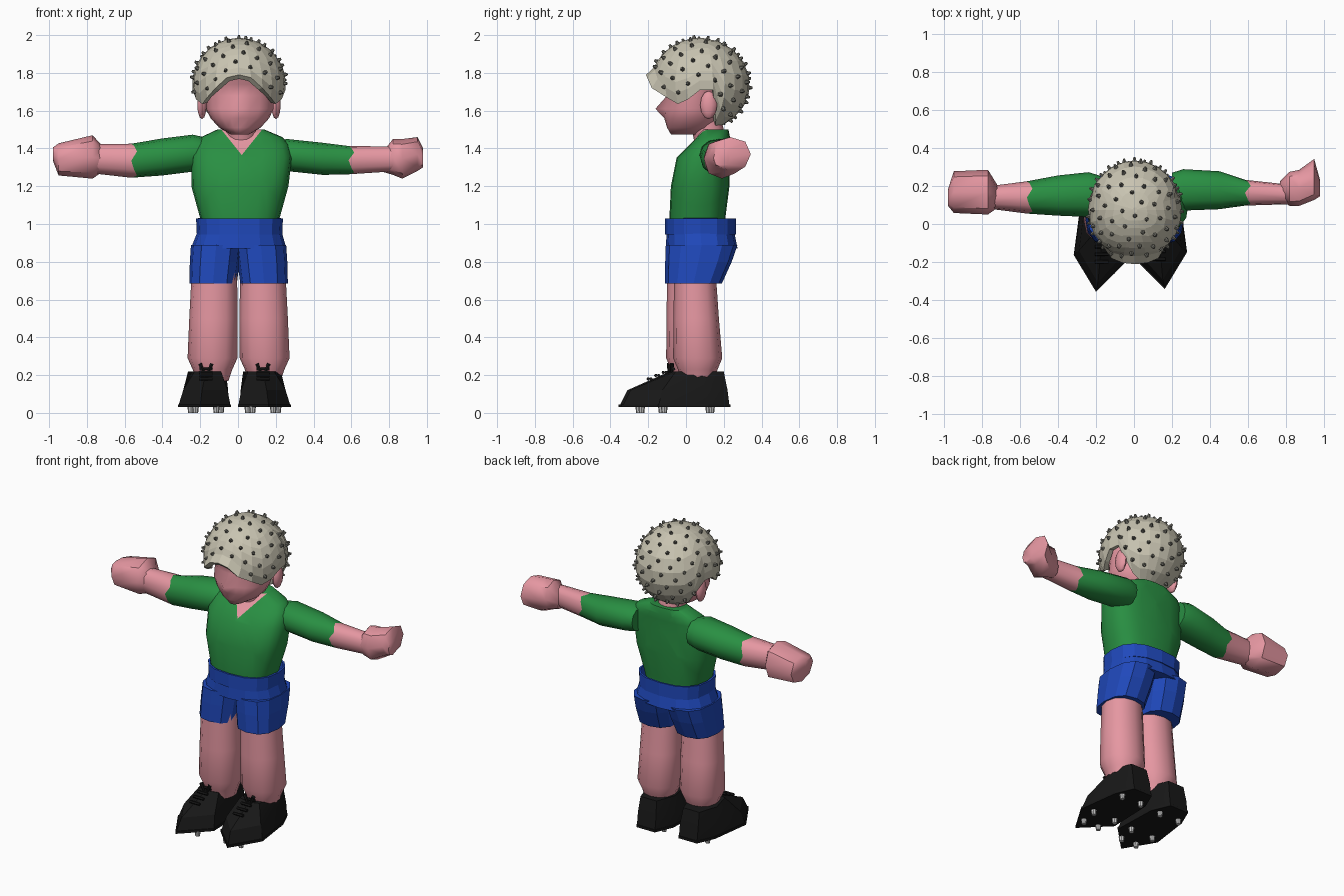
import bpy, bmesh, math
from mathutils import Vector, Matrix

if "Cube" in bpy.data.objects:
    bpy.data.objects.remove(bpy.data.objects["Cube"])


def material(name, rgb):
    m = bpy.data.materials.new(name)
    m.diffuse_color = (*rgb, 1)
    m.use_nodes = True
    m.node_tree.nodes["Principled BSDF"].inputs["Base Color"].default_value = m.diffuse_color
    return m


SKIN = material("skin pink", (0.79, 0.31, 0.36))
GREEN = material("shirt green", (0.022, 0.275, 0.055))
BLUE = material("shorts blue", (0.014, 0.066, 0.50))
HAIR = material("hair beige", (0.58, 0.55, 0.44))
CURL = material("curl grey", (0.16, 0.158, 0.135))
BLACK = material("boot black", (0.009, 0.009, 0.009))
METAL = material("stud grey", (0.55, 0.55, 0.55))


def finish(bm, name, mats, smooth=None):
    bmesh.ops.recalc_face_normals(bm, faces=bm.faces)
    me = bpy.data.meshes.new(name)
    bm.to_mesh(me)
    bm.free()
    ob = bpy.data.objects.new(name, me)
    bpy.context.collection.objects.link(ob)
    for m in mats:
        me.materials.append(m)
    if smooth:
        bpy.ops.object.select_all(action='DESELECT')
        ob.select_set(True)
        bpy.context.view_layer.objects.active = ob
        bpy.ops.object.shade_smooth_by_angle(angle=math.radians(smooth))
    return ob


def skin_rings(rings, cap=True):
    """Bridge equal-length closed rings of points."""
    bm = bmesh.new()
    vs = [[bm.verts.new(p) for p in r] for r in rings]
    n = len(vs[0])
    for a, b in zip(vs, vs[1:]):
        for i in range(n):
            j = (i + 1) % n
            bm.faces.new((a[i], a[j], b[j], b[i]))
    if cap:
        bm.faces.new(vs[0])
        bm.faces.new(vs[-1])
    return bm


def loft(sections, n=16, p=1.0, axis='z', cap=True):
    """Sections are (position on axis, centre a, centre b, radius a, radius b)."""
    rings = []
    for t, ca, cb, ra, rb in sections:
        ring = []
        for i in range(n):
            w = 2 * math.pi * i / n
            c, s = math.cos(w), math.sin(w)
            a = ca + ra * math.copysign(abs(c) ** p, c)
            b = cb + rb * math.copysign(abs(s) ** p, s)
            ring.append((a, b, t) if axis == 'z' else (t, a, b))
        rings.append(ring)
    return skin_rings(rings, cap)


def solidify(ob, thickness):
    m = ob.modifiers.new("thickness", 'SOLIDIFY')
    m.thickness = thickness
    m.offset = -1


# Shirt body with a V neck cut into its front
bm = loft([(0.99, .01, .06, .20, .145), (1.03, .01, .06, .21, .148),
           (1.2, .01, .075, .257, .155), (1.35, .02, .09, .265, .14),
           (1.42, .02, .125, .25, .105), (1.46, .02, .145, .215, .088),
           (1.5, .015, .155, .125, .07)], n=20, p=0.75)
for s in (1, -1):
    bmesh.ops.bisect_plane(bm, geom=bm.verts[:] + bm.edges[:] + bm.faces[:],
                           plane_co=(.02, 0, 1.365), plane_no=(1, 0, s * 0.8))
for f in bm.faces:
    c = f.calc_center_median()
    f.material_index = int(abs(c.x - .02) < .8 * (c.z - 1.365) and c.y < .13)
finish(bm, "shirt", [GREEN, SKIN], 40)

# Arms: sleeve and forearm in one tube, coloured by distance from the body
arms = {
    "left": [(-.18, .155, 1.375, .10, .085), (-.24, .155, 1.375, .118, .098),
             (-.40, .15, 1.355, .106, .098), (-.55, .14, 1.335, .085, .09),
             (-.76, .14, 1.345, .06, .078)],
    "right": [(.20, .18, 1.365, .09, .075), (.26, .18, 1.365, .109, .085),
              (.45, .178, 1.345, .10, .085), (.60, .165, 1.338, .068, .075),
              (.84, .155, 1.345, .05, .065)]}
hands = {
    "left": [(-.72, .145, 1.345, .06, .07), (-.77, .168, 1.355, .118, .115),
             (-.95, .168, 1.342, .11, .085), (-.98, .14, 1.37, .045, .035)],
    "right": [(.77, .18, 1.33, .045, .055), (.82, .185, 1.355, .09, .095),
              (.87, .19, 1.345, .095, .105), (.95, .235, 1.37, .108, .09),
              (.98, .19, 1.35, .045, .05)]}
for side in arms:
    bm = loft(arms[side], n=12, p=0.9, axis='x')
    end = abs(arms[side][3][0])
    for f in bm.faces:
        f.material_index = int(abs(f.calc_center_median().x) > end + .001)
    for i, v in enumerate([v for v in bm.verts if abs(abs(v.co.x) - end) < .001]):
        v.co.x += .015 * (i % 3 - 1)
    finish(bm, side + "_arm", [GREEN, SKIN], 40)
    finish(loft(hands[side], n=8, p=0.9, axis='x'), side + "_fist", [SKIN], 48)

# Neck, head with snub nose, and ears
finish(loft([(1.38, .02, .135, .08, .08), (1.48, .015, .12, .085, .085),
             (1.58, .01, .09, .09, .09)]), "neck", [SKIN], 40)
bm = loft([(1.475, .01, .02, .05, .10), (1.51, .01, .025, .11, .125),
           (1.56, .01, .03, .155, .145), (1.61, .01, .035, .178, .155),
           (1.68, .01, .04, .18, .14), (1.74, .01, .04, .195, .16),
           (1.80, .01, .05, .19, .20), (1.88, .01, .07, .14, .14)], n=20)
for v in bm.verts:
    if abs(v.co.x - .01) < .01 and abs(v.co.z - 1.61) < .01 and v.co.y < 0:
        v.co.y = -.162
finish(bm, "head", [SKIN], 60)
for s in (-1, 1):
    bm = bmesh.new()
    bmesh.ops.create_uvsphere(bm, u_segments=10, v_segments=6, radius=1)
    bm.transform(Matrix.Translation((.005 + s * .196, .12, 1.63))
                 @ Matrix.Diagonal((.026, .045, .075, 1)))
    finish(bm, "ear", [SKIN], 50)

# Hair: ball-shaped cap whose lower edge follows a hairline around the head
HC, HR = Vector((.005, .075, 1.74)), Vector((.248, .262, .245))
HAIRLINE = [(0, 1.79), (15, 1.775), (30, 1.72), (45, 1.67), (60, 1.635), (75, 1.66),
            (90, 1.71), (105, 1.71), (120, 1.55), (135, 1.52), (180, 1.515)]


def hairline_angle(az):
    d = abs((math.degrees(az) + 180) % 360 - 180)
    for (a0, z0), (a1, z1) in zip(HAIRLINE, HAIRLINE[1:]):
        if d <= a1 + 1e-6:
            z = z0 + (z1 - z0) * (d - a0) / (a1 - a0)
            return math.acos((z - HC.z) / HR.z)
    return math.acos((1.515 - HC.z) / HR.z)


def hair_point(az, phi):
    d = Vector((math.sin(phi) * math.sin(az), -math.sin(phi) * math.cos(az), math.cos(phi)))
    return HC + d * HR, d


rings = []
SEG, ROWS = 24, 8
for k in range(ROWS + 1):
    ring = []
    for i in range(SEG):
        az = 2 * math.pi * i / SEG
        p, d = hair_point(az, .05 + (hairline_angle(az) - .05) * k / ROWS)
        if k == ROWS and math.cos(az) > .8:      # fringe flares forward
            p += Vector((0, -.03, 0))
        ring.append(p)
    rings.append(ring)
bm = skin_rings(rings, cap=False)
bm.verts.ensure_lookup_table()
bm.faces.new(bm.verts[:SEG])
solidify(finish(bm, "hair", [HAIR]), .03)

# Little curls scattered over the hair
bm = bmesh.new()
COUNT = 135
for i in range(COUNT):
    phi = math.acos(1 - 2 * (i + .5) / COUNT)
    az = (i * 2.39996) % (2 * math.pi)
    if phi > hairline_angle(az) - .15:
        continue
    p, d = hair_point(az, phi)
    rot = d.to_track_quat('Z', 'Y').to_matrix().to_4x4()
    bmesh.ops.create_cone(bm, cap_ends=True, segments=6, radius1=.015, radius2=.006,
                          depth=.028, matrix=Matrix.Translation(p + d * .002) @ rot)
finish(bm, "hair_curls", [CURL])

# Shorts: open waistband, hips and two wide legs
solidify(finish(loft([(.945, .008, .077, .226, .187), (1.03, .008, .077, .23, .187)],
                     n=16, p=.8, cap=False), "waistband", [BLUE]), .012)
finish(loft([(.87, .003, .083, .253, .19), (.95, .008, .077, .226, .18)], n=16, p=.8),
       "shorts_hips", [BLUE])
for s in (-1, 1):
    finish(loft([(.685, .003 + s * .135, .04, .126, .15),
                 (.80, .003 + s * .126, .066, .132, .176),
                 (.89, .003 + s * .118, .083, .134, .19)], n=12, p=.8),
           "shorts_leg", [BLUE])

# Legs
for s, x, y in ((-1, -.135, .025), (1, .141, .062)):
    finish(loft([(.17, x, y, .085, .09), (.23, x, y, .105, .105), (.29, x, y, .132, .13),
                 (.5, x - s * .005, y - .008, .128, .12),
                 (.75, x - s * .01, y - .015, .12, .11)], n=12, p=.9),
           "leg", [SKIN], 45)

# Boots: sole outline, toe-cap ring and ankle ring, mirrored for the other foot
SOLE = [(-.03, -.35), (-.145, -.16), (-.11, .10), (-.06, .215), (.07, .215), (.12, .10),
        (.13, -.19)]
MID = [(-.02, -.31), (-.12, -.14), (-.108, .09), (-.06, .205), (.07, .205), (.118, .09),
       (.115, -.16)]
ANKLE = [(0, -.09), (-.06, -.07), (-.095, .06), (-.055, .185), (.06, .185), (.105, .06),
         (.08, -.07)]
for s, cx, cy in ((1, -.17, 0), (-1, .132, .015)):
    def ring(pts, z, k=1.0):
        return [(cx + s * x * k, cy + y * k, z) for x, y in pts]
    finish(skin_rings([ring(SOLE, .04), ring(MID, .12), ring(ANKLE, .218)]),
           "boot", [BLACK], 30)
    finish(skin_rings([ring(SOLE, .03, 1.02), ring(SOLE, .045, 1.02)]), "boot_sole", [BLACK])

    # Laces: cross bars and a standing bow
    bm = bmesh.new()
    for y, z in ((-.20, .18), (-.16, .198), (-.12, .215), (-.08, .232)):
        m = Matrix.Translation((cx, cy + y, z)) @ Matrix.Rotation(math.pi / 2, 4, 'Y')
        bmesh.ops.create_cone(bm, cap_ends=True, segments=6, radius1=.009, radius2=.009,
                              depth=.07, matrix=m)
    for t in (-1, 1):
        m = (Matrix.Translation((cx + t * .022, cy - .09, .238))
             @ Matrix.Rotation(t * .4, 4, 'Y'))
        bmesh.ops.create_cone(bm, cap_ends=True, segments=6, radius1=.007, radius2=.012,
                              depth=.05, matrix=m)
    finish(bm, "boot_laces", [BLACK])

    # Studs under the sole
    bm = bmesh.new()
    for y, half in ((-.25, .055), (-.13, .08), (.12, .07)):
        for t in (-1, 1):
            bmesh.ops.create_cone(bm, cap_ends=True, segments=8, radius1=.014, radius2=.018,
                                  depth=.034,
                                  matrix=Matrix.Translation((cx + t * half, cy + y, .017)))
    finish(bm, "boot_studs", [METAL])
